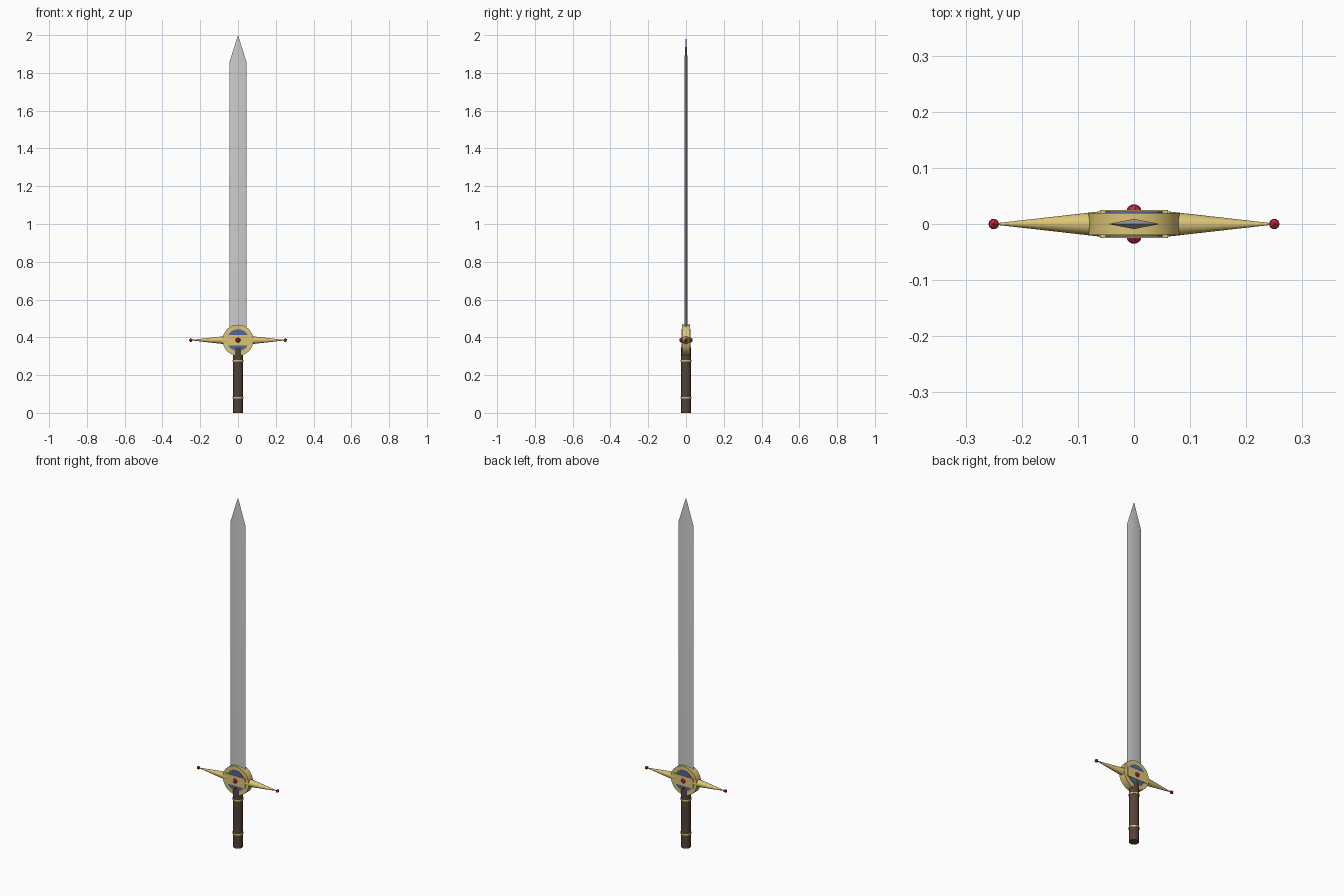
import bpy, bmesh, math
from mathutils import Matrix

if "Cube" in bpy.data.objects:
    bpy.data.objects.remove(bpy.data.objects["Cube"])

GUARD_Z = 0.385


def material(name, color):
    m = bpy.data.materials.new(name)
    m.diffuse_color = (*color, 1)
    m.use_nodes = True
    m.node_tree.nodes["Principled BSDF"].inputs["Base Color"].default_value = m.diffuse_color
    return m


GOLD = material("gold", (0.72, 0.56, 0.18))
BLUE = material("blue_enamel", (0.08, 0.14, 0.32))
RED = material("red_gem", (0.65, 0.02, 0.06))
LEATHER = material("brown_leather", (0.09, 0.055, 0.04))


def finish(name, bm, mat=None, smooth=None):
    bmesh.ops.recalc_face_normals(bm, faces=bm.faces)
    mesh = bpy.data.meshes.new(name)
    bm.to_mesh(mesh)
    bm.free()
    obj = bpy.data.objects.new(name, mesh)
    bpy.context.collection.objects.link(obj)
    if mat:
        mesh.materials.append(mat)
    if smooth:
        bpy.ops.object.select_all(action='DESELECT')
        obj.select_set(True)
        bpy.context.view_layer.objects.active = obj
        bpy.ops.object.shade_smooth_by_angle(angle=math.radians(smooth))
    return obj


def cone(name, r1, r2, depth, loc, axis, mat, sides=24):
    rot = {'X': Matrix.Rotation(math.pi / 2, 4, 'Y'),
           '-X': Matrix.Rotation(-math.pi / 2, 4, 'Y'),
           'Y': Matrix.Rotation(math.pi / 2, 4, 'X'),
           'Z': Matrix.Identity(4)}[axis]
    bm = bmesh.new()
    bmesh.ops.create_cone(bm, cap_ends=True, segments=sides, radius1=r1, radius2=r2,
                          depth=depth, matrix=Matrix.Translation(loc) @ rot)
    return finish(name, bm, mat, 35)


def gem(name, radius, loc):
    bm = bmesh.new()
    bmesh.ops.create_icosphere(bm, subdivisions=1, radius=radius,
                               matrix=Matrix.Translation(loc))
    return finish(name, bm, RED)


# Blade: slim diamond section running up to a point
bm = bmesh.new()
section = [(-0.046, 0), (0, -0.009), (0.046, 0), (0, 0.009)]
rows = [[bm.verts.new((x, y, z)) for x, y in section] for z in (0.43, 1.855)]
tip = bm.verts.new((0, 0, 2))
bm.faces.new(rows[0])
for i in range(4):
    j = (i + 1) % 4
    bm.faces.new((rows[0][i], rows[0][j], rows[1][j], rows[1][i]))
    bm.faces.new((rows[1][i], rows[1][j], tip))
finish("blade", bm, None, 30)

# Round guard with blue inlay showing on both faces
cone("guard_disc", 0.082, 0.082, 0.040, (0, 0, GUARD_Z), 'Y', GOLD, 32)
cone("guard_inlay", 0.058, 0.058, 0.045, (0, 0, GUARD_Z), 'Y', BLUE, 32)

# Gold band across the inlay
bm = bmesh.new()
bmesh.ops.create_cube(bm, size=1, matrix=Matrix.Translation((0, 0, GUARD_Z))
                      @ Matrix.Diagonal((0.122, 0.050, 0.056, 1)))
finish("guard_band", bm, GOLD)

# Tapered arms with end gems
for s, side, axis in ((1, "right", 'X'), (-1, "left", '-X')):
    cone(f"guard_arm_{side}", 0.0225, 0.0015, 0.185, (s * 0.1525, 0, GUARD_Z), axis, GOLD)
    gem(f"end_gem_{side}", 0.0105, (s * 0.25, 0, GUARD_Z))

# Centre gems front and back
for s, side in ((-1, "front"), (1, "back")):
    gem(f"centre_gem_{side}", 0.016, (0, s * 0.021, GUARD_Z))

# Grip with two thin gold rings
cone("grip", 0.0265, 0.0265, 0.345, (0, 0, 0.1725), 'Z', LEATHER, 16)
for n, z in (("lower", 0.08), ("upper", 0.275)):
    cone(f"grip_ring_{n}", 0.0285, 0.0285, 0.008, (0, 0, z), 'Z', GOLD, 16)
